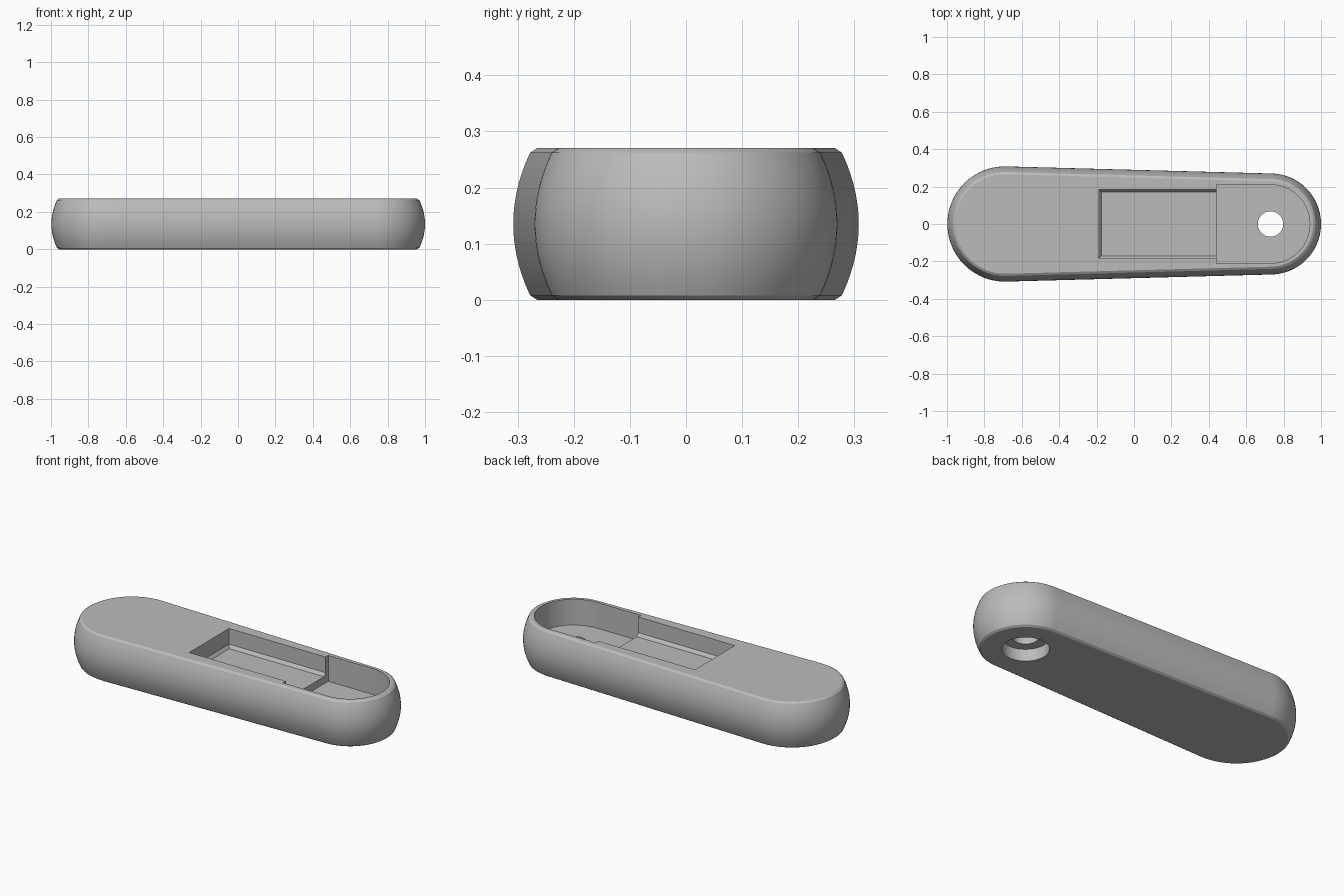
import bpy
import bmesh
from math import acos, cos, sin, pi, radians

default = bpy.data.objects.get("Cube")
if default:
    bpy.data.objects.remove(default, do_unlink=True)

TOP = 0.27
LEFT_X, LEFT_R = -0.69, 0.308
RIGHT_X, RIGHT_R = 0.73, 0.27

grey = bpy.data.materials.new("mid grey")
grey.use_nodes = True
GREY = (0.5, 0.5, 0.5, 1)
grey.diffuse_color = GREY
grey.node_tree.nodes["Principled BSDF"].inputs["Base Color"].default_value = GREY


def arc(cx, r, start, end, steps):
    angles = [start + (end - start) * i / steps for i in range(steps + 1)]
    return [(cx + r * cos(a), r * sin(a)) for a in angles]


def loft(name, rings):
    """Skin matching (outline, height) rings and cap both ends."""
    bm = bmesh.new()
    loops = [[bm.verts.new((x, y, z)) for x, y in outline] for outline, z in rings]
    n = len(loops[0])
    for low, high in zip(loops, loops[1:]):
        for i in range(n):
            j = (i + 1) % n
            bm.faces.new((low[i], low[j], high[j], high[i]))
    bm.faces.new(loops[0][::-1])
    bm.faces.new(loops[-1])
    bmesh.ops.recalc_face_normals(bm, faces=bm.faces)
    mesh = bpy.data.meshes.new(name)
    bm.to_mesh(mesh)
    bm.free()
    mesh.materials.append(grey)
    obj = bpy.data.objects.new(name, mesh)
    bpy.context.collection.objects.link(obj)
    return obj


def body_outline(inset):
    tilt = acos((LEFT_R - RIGHT_R) / (RIGHT_X - LEFT_X))
    return (arc(RIGHT_X, RIGHT_R - inset, -tilt, tilt, 40)
            + arc(LEFT_X, LEFT_R - inset, tilt, 2 * pi - tilt, 40))


def rectangle(x0, x1, half):
    return [(x0, -half), (x1, -half), (x1, half), (x0, half)]


def cut(target, cutter):
    cutter.hide_render = True
    mod = target.modifiers.new(cutter.name, "BOOLEAN")
    mod.operation = "DIFFERENCE"
    mod.solver = "EXACT"
    mod.object = cutter
    bpy.context.view_layer.objects.active = target
    bpy.ops.object.modifier_apply(modifier=mod.name)
    bpy.data.objects.remove(cutter, do_unlink=True)


# Tapered body with bulging sides and a small edge chamfer
rings = [(body_outline(0.042), 0)]
steps = 14
for i in range(steps + 1):
    t = 2 * i / steps - 1
    rings.append((body_outline(0.03 * t * t), TOP / 2 + t * (TOP / 2 - 0.008)))
rings.append((body_outline(0.042), TOP))
body = loft("handle_body", rings)

# Shallow rectangular pocket with a chamfered floor edge
cut(body, loft("rectangular_pocket", [
    (rectangle(-0.175, 0.5, 0.17), 0.16),
    (rectangle(-0.188, 0.5, 0.185), 0.178),
    (rectangle(-0.188, 0.5, 0.185), 0.4)]))

# Deeper round-ended pocket
slot = [(0.44, -0.21)] + arc(RIGHT_X, 0.21, -pi / 2, pi / 2, 32) + [(0.44, 0.21)]
cut(body, loft("round_pocket", [(slot, 0.118), (slot, 0.4)]))

# Through hole and the wider recess underneath
for name, radius, low, high in (("through_hole", 0.068, -0.1, 0.2),
                                ("bottom_recess", 0.123, -0.1, 0.07)):
    circle = arc(RIGHT_X, radius, 0, 2 * pi, 48)[:-1]
    cut(body, loft(name, [(circle, low), (circle, high)]))

# Smooth sides, crisp edges
bpy.ops.object.select_all(action="DESELECT")
body.select_set(True)
bpy.context.view_layer.objects.active = body
bpy.ops.object.shade_smooth_by_angle(angle=radians(30))
